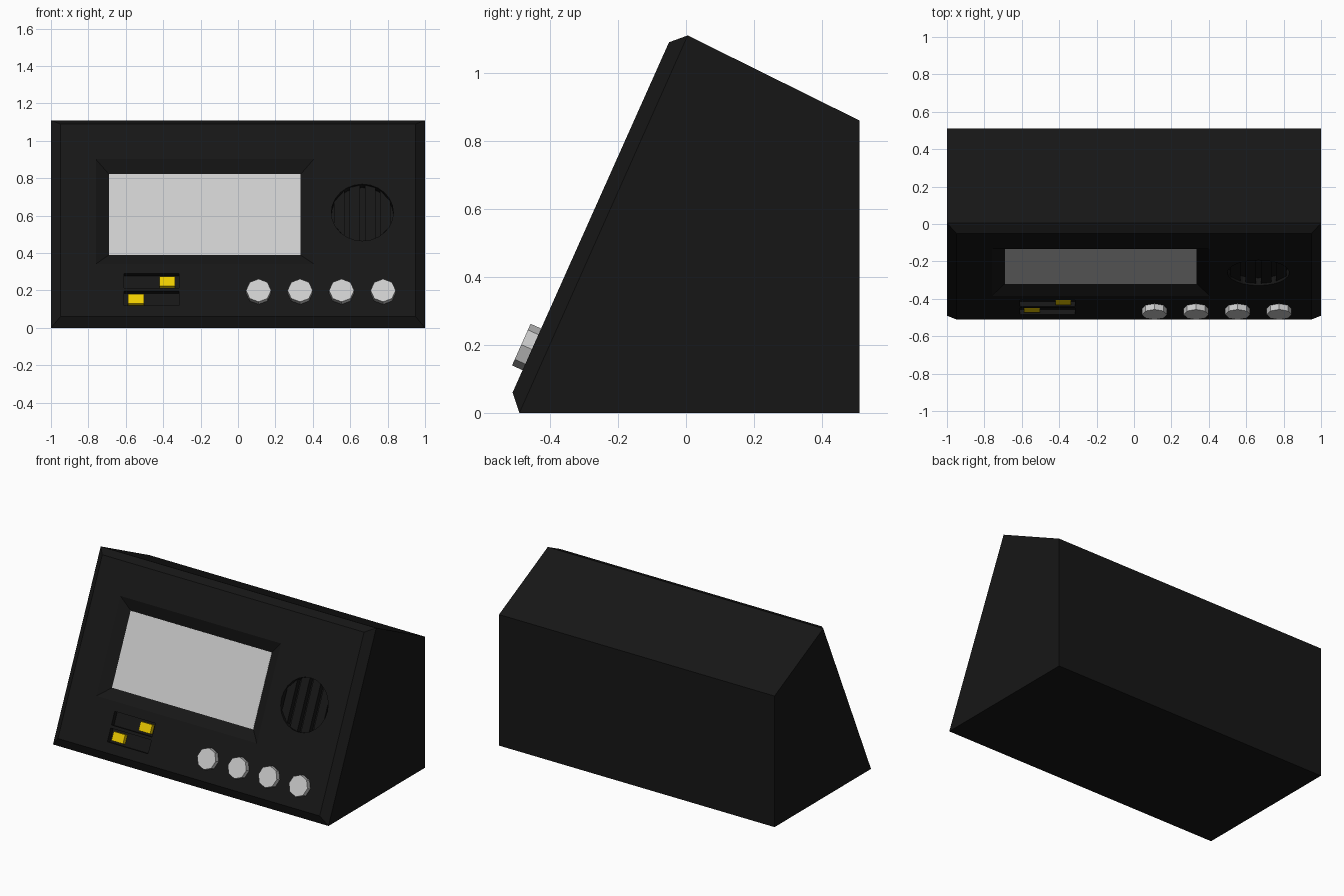
import bpy, bmesh, math
from mathutils import Matrix

if "Cube" in bpy.data.objects:
    bpy.data.objects.remove(bpy.data.objects["Cube"])

# Local frame of the sloping front panel: x across, y up the slope, z outward
A, B = 0.408, 0.913
PANEL = Matrix(((1, 0, 0, 0), (0, A, -B, -0.51), (0, B, A, 0.06), (0, 0, 0, 1)))


def material(name, rgb):
    m = bpy.data.materials.new(name)
    m.diffuse_color = (*rgb, 1)
    m.use_nodes = True
    m.node_tree.nodes["Principled BSDF"].inputs["Base Color"].default_value = m.diffuse_color
    return m


BLACK = material("black_plastic", (0.008, 0.008, 0.008))
YELLOW = material("yellow_plastic", (0.85, 0.6, 0.0))


def finish(name, bm, mat=None):
    bmesh.ops.recalc_face_normals(bm, faces=bm.faces)
    me = bpy.data.meshes.new(name)
    bm.to_mesh(me)
    bm.free()
    ob = bpy.data.objects.new(name, me)
    bpy.context.collection.objects.link(ob)
    if mat:
        me.materials.append(mat)
    return ob


def loft(name, low, high, n0, n1, mat=None):
    """Solid between two outlines lying at heights n0 and n1 on the panel."""
    bm = bmesh.new()
    a = [bm.verts.new(PANEL @ Matrix.Translation((x, y, n0)).translation) for x, y in low]
    b = [bm.verts.new(PANEL @ Matrix.Translation((x, y, n1)).translation) for x, y in high]
    bm.faces.new(a)
    bm.faces.new(b)
    for i in range(len(a)):
        j = (i + 1) % len(a)
        bm.faces.new((a[i], a[j], b[j], b[i]))
    return finish(name, bm, mat)


def rect(x0, x1, y0, y1, g=0.0):
    return [(x0 - g, y0 - g), (x1 + g, y0 - g), (x1 + g, y1 + g), (x0 - g, y1 + g)]


def circle(cx, cy, r, n):
    return [(cx + r * math.cos(2 * math.pi * i / n), cy + r * math.sin(2 * math.pi * i / n))
            for i in range(n)]


# Wedge-shaped case with chamfered front panel
bm = bmesh.new()
for half, pts in ((1.0, [(-0.49, 0), (0.51, 0), (0.51, 0.86), (0.005, 1.11)]),
                  (0.95, [(-0.05, 1.09), (-0.51, 0.06)])):
    for y, z in pts:
        for s in (-half, half):
            bm.verts.new((s, y, z))
bmesh.ops.convex_hull(bm, input=bm.verts)
bmesh.ops.dissolve_limit(bm, angle_limit=0.03, verts=bm.verts, edges=bm.edges)
case = finish("case", bm, BLACK)


def cut(cutter):
    cutter.hide_render = True
    mod = case.modifiers.new("cut", 'BOOLEAN')
    mod.operation = 'DIFFERENCE'
    mod.object = cutter
    bpy.context.view_layer.objects.active = case
    bpy.ops.object.modifier_apply(modifier=mod.name)
    bpy.data.objects.remove(cutter)


# Screen in a recess with sloping sides
SCREEN = (-0.69, 0.335, 0.379, 0.852)
cut(loft("screen_cutter", rect(*SCREEN), rect(*SCREEN, 0.105), -0.04, 0.02, BLACK))
loft("screen", rect(*SCREEN), rect(*SCREEN), -0.05, -0.038)

# Round speaker recess with upright slats
SX, SY, SR = 0.665, 0.61, 0.166
ring = circle(SX, SY, SR, 24)
cut(loft("speaker_cutter", ring, ring, -0.045, 0.03, BLACK))
for i in range(4):
    cx = (i - 1.5) * 0.082
    xs = (cx - 0.028, cx + 0.028)
    h = [math.sqrt(max(SR ** 2 - x * x, 0)) for x in xs]
    bar = [(SX + xs[0], SY - h[0]), (SX + xs[1], SY - h[1]),
           (SX + xs[1], SY + h[1]), (SX + xs[0], SY + h[0])]
    loft(f"speaker_slat_{i + 1}", bar, bar, -0.05, -0.012, BLACK)

# Slider slots with yellow sliders
for name, y, x in (("upper", 0.21, -0.378), ("lower", 0.107, -0.545)):
    slot = rect(-0.61, -0.315, y - 0.042, y + 0.042)
    cut(loft(name + "_slot_cutter", slot, slot, -0.03, 0.02, BLACK))
    tab = rect(x - 0.042, x + 0.042, y - 0.028, y + 0.028)
    loft(name + "_slider", tab, tab, -0.035, -0.004, YELLOW)

# Row of faceted knobs
for i in range(4):
    k = circle(0.11 + i * 0.222, 0.139, 0.067, 8)
    loft(f"knob_{i + 1}", k, k, -0.01, 0.034)
